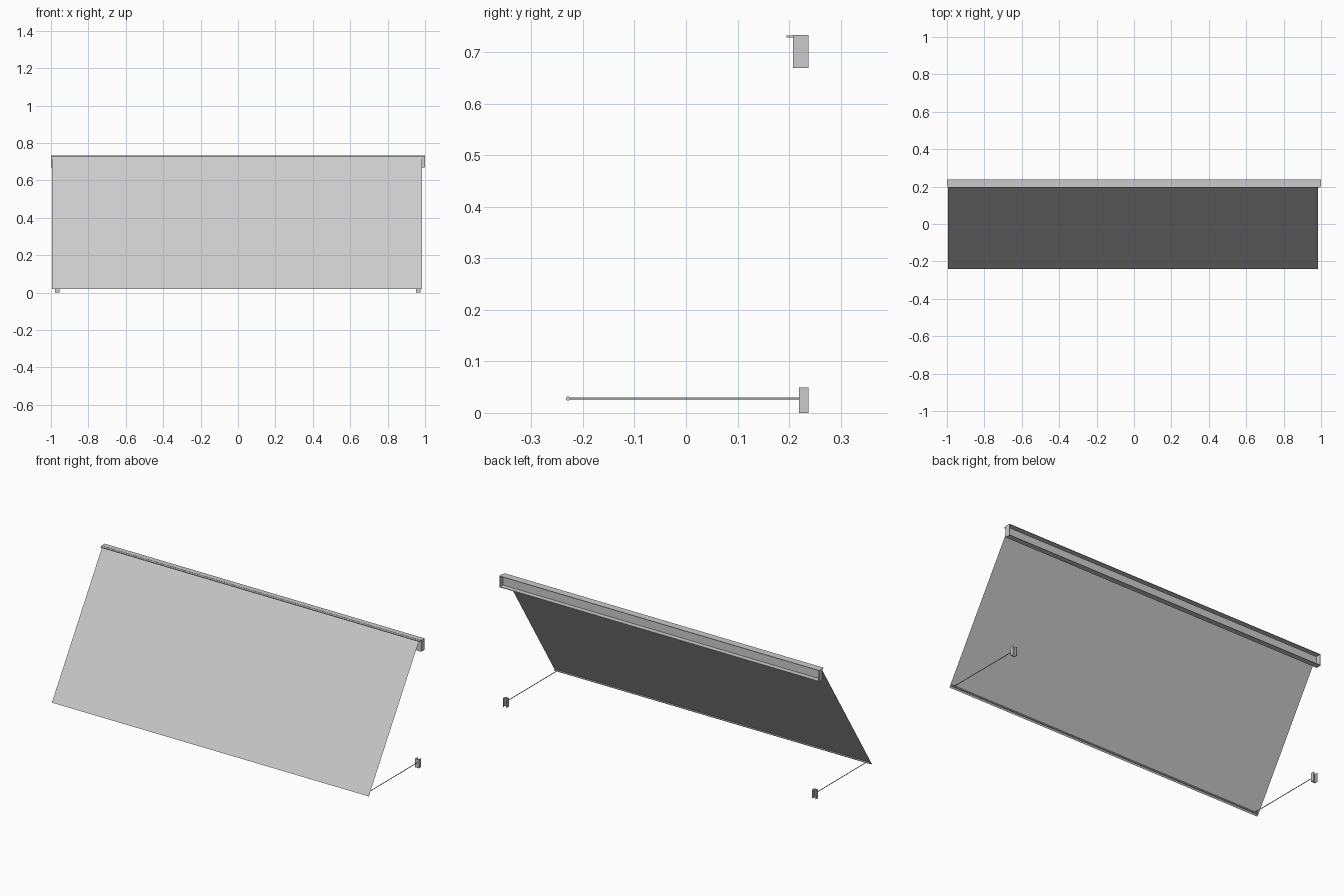
import bpy
import math
from mathutils import Vector

default_cube = bpy.data.objects.get("Cube")
if default_cube:
    bpy.data.objects.remove(default_cube, do_unlink=True)

grey = bpy.data.materials.new("light_grey")
grey.use_nodes = True
grey.diffuse_color = (0.6, 0.6, 0.6, 1)
grey.node_tree.nodes["Principled BSDF"].inputs["Base Color"].default_value = (0.6, 0.6, 0.6, 1)


def add_mesh(name, verts, faces):
    mesh = bpy.data.meshes.new(name)
    mesh.from_pydata(verts, [], faces)
    mesh.materials.append(grey)
    obj = bpy.data.objects.new(name, mesh)
    bpy.context.collection.objects.link(obj)
    return obj


def extrude(name, profile, start, end, axis):
    """Closed prism: a (y, z) profile along x, or an (x, y) profile along z."""
    def place(p, t):
        return (t, p[0], p[1]) if axis == "x" else (p[0], p[1], t)
    n = len(profile)
    verts = [place(p, t) for t in (start, end) for p in profile]
    faces = [(i, (i + 1) % n, n + (i + 1) % n, n + i) for i in range(n)]
    faces += [tuple(reversed(range(n))), tuple(range(n, 2 * n))]
    return add_mesh(name, verts, faces)


def rod(name, a, b, radius):
    a, b = Vector(a), Vector(b)
    bpy.ops.mesh.primitive_cylinder_add(vertices=12, radius=radius, depth=(b - a).length,
                                        location=(a + b) / 2)
    obj = bpy.context.object
    obj.name = name
    obj.rotation_euler = (b - a).to_track_quat("Z", "Y").to_euler()
    obj.data.materials.append(grey)
    bpy.ops.object.shade_smooth_by_angle(angle=math.radians(40))


# Cassette rail: channel open to the back, with a thin lip over the cloth
front, back, low, high, wall = 0.208, 0.238, 0.669, 0.733, 0.003
extrude("cassette_rail", [
    (back, high), (front, high), (front, high - 0.001), (0.195, high - 0.001),
    (0.195, high - 0.005), (front, high - 0.005), (front, low), (back, low),
    (back, low + wall), (front + wall, low + wall),
    (front + wall, high - wall), (back, high - wall)], -0.997, 0.997, "x")

# End caps of the cassette
for side, x in (("right", -1), ("left", 0.996)):
    extrude("cassette_end_cap_" + side,
            [(front, low), (back, low), (back, high), (front, high)], x, x + 0.004, "x")

# Sloping cloth sheet
add_mesh("awning_cloth", [(-0.995, -0.24, 0.019), (0.985, -0.24, 0.019),
                          (0.985, 0.209, 0.727), (-0.995, 0.209, 0.727)], [(0, 1, 2, 3)])

# Front bar under the lower hem
rod("front_bar", (-0.99, -0.229, 0.028), (0.982, -0.229, 0.028), 0.004)

# Arms and their wall brackets, channels open to the back
for side, x in (("right", -0.967), ("left", 0.965)):
    rod("arm_" + side, (x, -0.23, 0.028), (x, 0.222, 0.028), 0.002)
    w, t = 0.012, 0.004
    extrude("wall_bracket_" + side, [
        (x - w, 0.219), (x + w, 0.219), (x + w, back), (x + w - t, back),
        (x + w - t, 0.224), (x - w + t, 0.224), (x - w + t, back), (x - w, back)],
        0, 0.049, "z")
